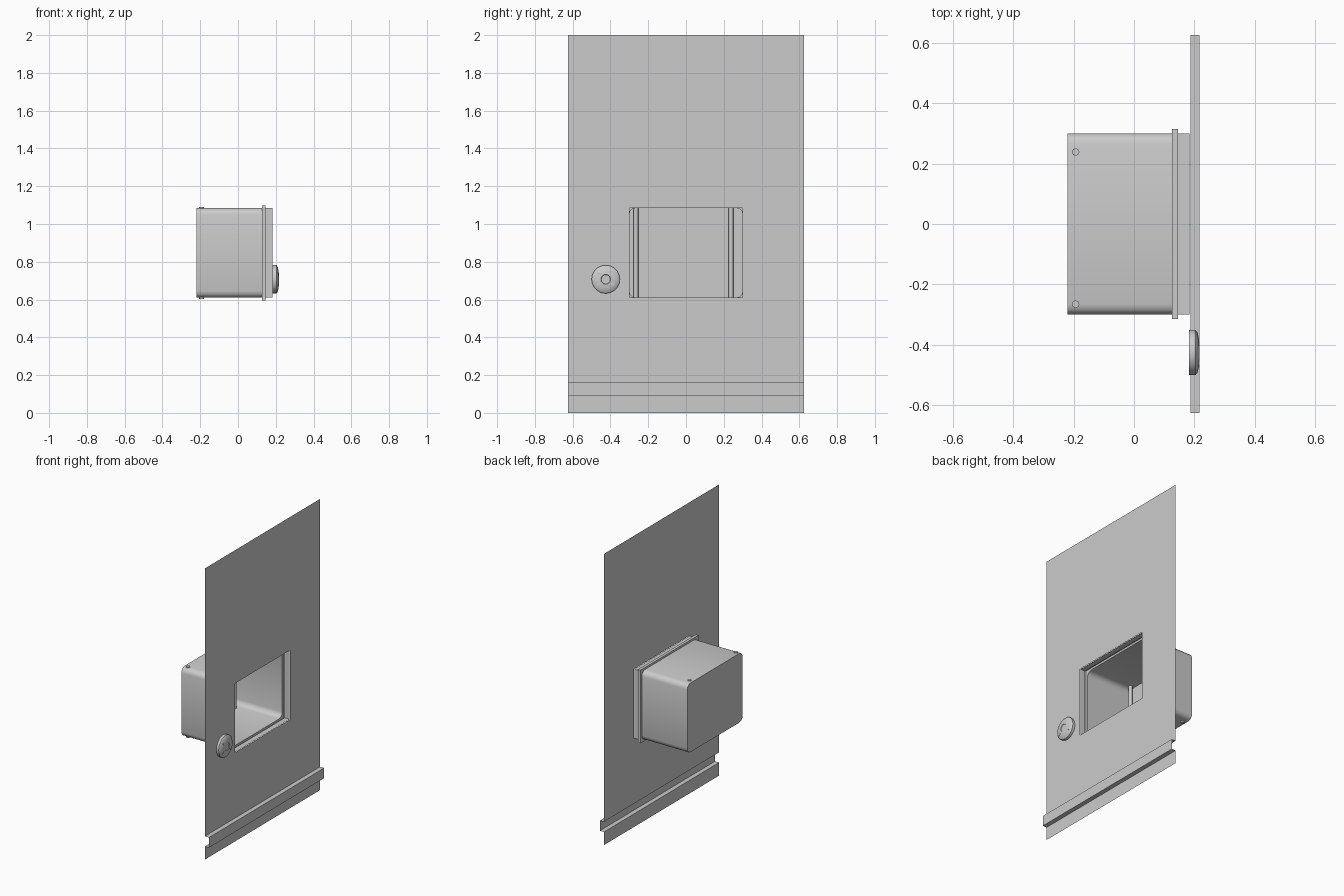
import bpy, bmesh, math
from mathutils import Matrix, Vector

if "Cube" in bpy.data.objects:
    bpy.data.objects.remove(bpy.data.objects["Cube"])

Z0, Z1, HY = 0.61, 1.085, 0.30      # opening of the recessed box
ZC, HZ = (Z0 + Z1) / 2, (Z1 - Z0) / 2
WALL, BACK = 0.186, -0.22


def finish(name, bm, smooth=None):
    mesh = bpy.data.meshes.new(name)
    bm.to_mesh(mesh)
    bm.free()
    ob = bpy.data.objects.new(name, mesh)
    bpy.context.collection.objects.link(ob)
    if smooth:
        bpy.ops.object.select_all(action='DESELECT')
        ob.select_set(True)
        bpy.context.view_layer.objects.active = ob
        bpy.ops.object.shade_smooth_by_angle(angle=math.radians(smooth))
    return ob


def bridge(bm, a, b):
    n = len(a)
    for i in range(n):
        bm.faces.new((a[i], a[(i + 1) % n], b[(i + 1) % n], b[i]))


def ring(bm, x, grow=0.0, r=0.0, seg=3):
    """Rectangle in the yz plane, with rounded corners when r > 0."""
    hy, hz, pts = HY + grow, HZ + grow, []
    for k, (sy, sz) in enumerate(((1, 1), (-1, 1), (-1, -1), (1, -1))):
        if r == 0:
            pts.append((sy * hy, sz * hz))
            continue
        for i in range(seg + 1):
            a = math.pi / 2 * (k + i / seg)
            pts.append((sy * (hy - r) + r * math.cos(a), sz * (hz - r) + r * math.sin(a)))
    return [bm.verts.new((x, y, ZC + z)) for y, z in pts]


# Wall sheet with a rectangular opening and a raised rail near the floor
bm = bmesh.new()
ys = (-0.625, -HY, HY, 0.625)
profile = [(WALL, 2), (WALL, Z1), (WALL, Z0), (WALL, 0.16), (0.217, 0.16),
           (0.217, 0.09), (WALL, 0.09), (WALL, 0)]
rows = [[bm.verts.new((x, y, z)) for y in ys] for x, z in profile]
for j in range(len(rows) - 1):
    for i in range(3):
        if (j, i) != (1, 1):
            bm.faces.new((rows[j][i], rows[j + 1][i], rows[j + 1][i + 1], rows[j][i + 1]))
finish("wall_panel", bm)

# Square throat and the flange channel around it
bm = bmesh.new()
rings = [ring(bm, 0.183), ring(bm, 0.145), ring(bm, 0.145, 0.014), ring(bm, 0.126, 0.014)]
for a, b in zip(rings, rings[1:]):
    bridge(bm, a, b)
# back lip of the flange, meeting the rounded box
body = ring(bm, 0.126, 0, 0.035)
n = len(body) // 4
outer = rings[-1]
for k in range(4):
    c = body[k * n:(k + 1) * n]
    for p, q in zip(c, c[1:]):
        bm.faces.new((outer[k], q, p))
    bm.faces.new((outer[k], outer[(k + 1) % 4], body[(k + 1) * n % len(body)], c[-1]))
bmesh.ops.recalc_face_normals(bm, faces=bm.faces)
finish("flange", bm)

# Box body with rounded long edges and a flat back
bm = bmesh.new()
front, rear = ring(bm, 0.126, 0, 0.035), ring(bm, BACK, 0, 0.035)
bridge(bm, front, rear)
bm.faces.new(rear)
bmesh.ops.recalc_face_normals(bm, faces=bm.faces)
finish("box_body", bm, 40)

# Two upright rods passing through the box near its back
for name, y in (("rod_left", -0.265), ("rod_right", 0.238)):
    bm = bmesh.new()
    bmesh.ops.create_cone(bm, cap_ends=True, segments=8, radius1=0.0125, radius2=0.0125,
                          depth=0.488, matrix=Matrix.Translation((-0.193, y, 0.846)))
    finish(name, bm, 50)

# Domed round knob beside the opening
KY, KZ, N = -0.425, 0.707, 20
bm = bmesh.new()
loops = []
for x, r in ((0.182, 0.075), (0.203, 0.075), (0.210, 0.066), (0.215, 0.045), (0.217, 0.026),
             (0.214, 0.024)):
    loops.append([bm.verts.new((x, KY + r * math.cos(2 * math.pi * i / N),
                                KZ + r * math.sin(2 * math.pi * i / N))) for i in range(N)])
for a, b in zip(loops, loops[1:]):
    bridge(bm, a, b)
bm.faces.new(loops[0])
bm.faces.new(loops[-1])
bmesh.ops.recalc_face_normals(bm, faces=bm.faces)
finish("knob", bm, 40)

# Small grip ridges on the knob
bm = bmesh.new()
for deg in (140, 215, 325):
    m = (Matrix.Translation((0.2135, KY, KZ)) @ Matrix.Rotation(math.radians(deg), 4, 'X')
         @ Matrix.Translation((0, 0.045, 0)) @ Matrix.Diagonal((0.005, 0.022, 0.009, 1)))
    bmesh.ops.create_cube(bm, size=1, matrix=m)
finish("knob_ridges", bm)
